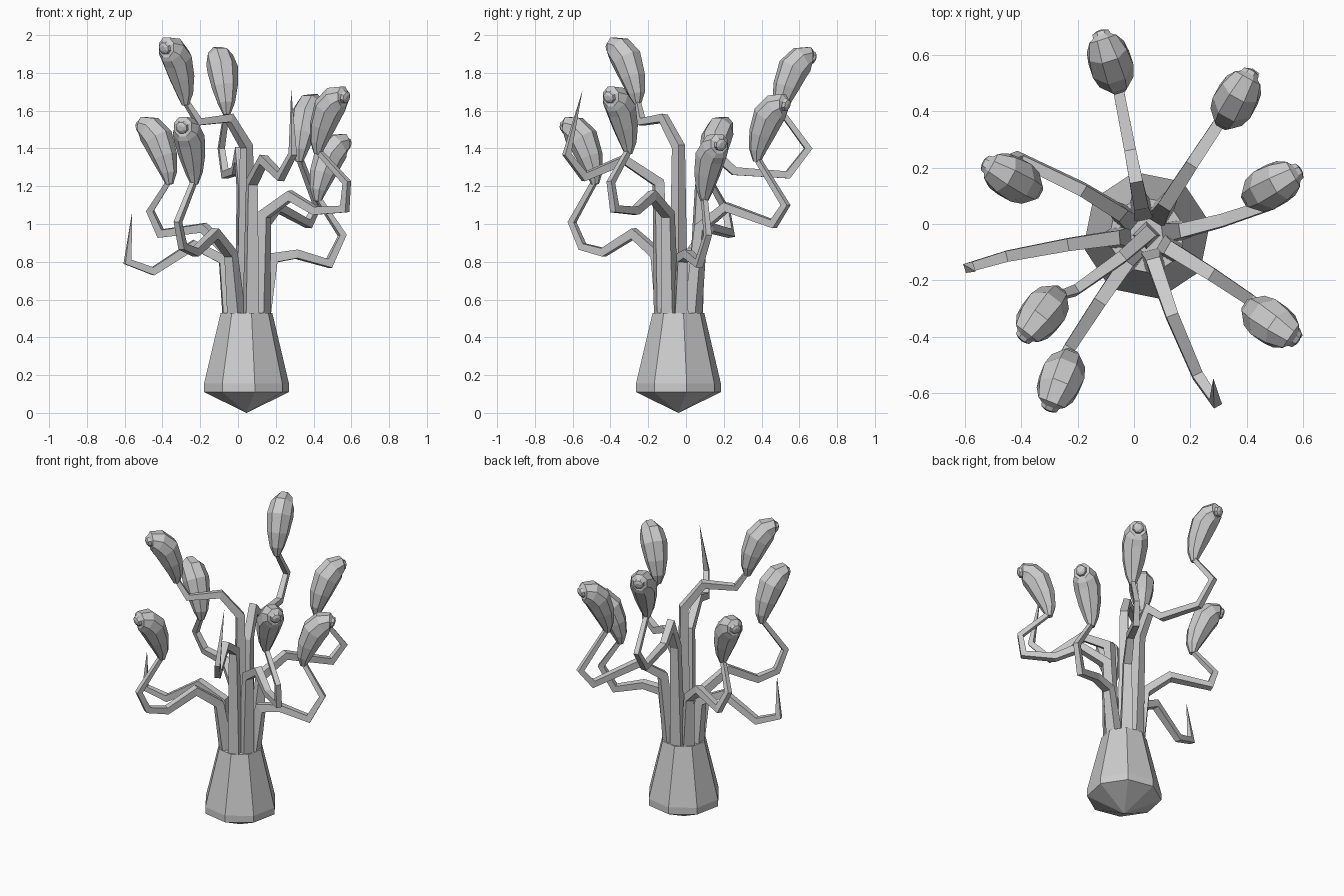
import bpy, bmesh, math
from mathutils import Vector

old = bpy.data.objects.get("Cube")
if old:
    bpy.data.objects.remove(old, do_unlink=True)

grey = bpy.data.materials.new("plain grey")
grey.use_nodes = True
colour = (0.6, 0.6, 0.6, 1)
grey.diffuse_color = colour
grey.node_tree.nodes["Principled BSDF"].inputs["Base Color"].default_value = colour

CENTRE = Vector((0.045, -0.04, 0))
UP = Vector((0, 0, 1))


def heading(degrees):
    """Horizontal unit vector at an angle around the trunk."""
    a = math.radians(degrees)
    return Vector((math.cos(a), math.sin(a), 0))


def finish(bm, name):
    bmesh.ops.recalc_face_normals(bm, faces=bm.faces)
    mesh = bpy.data.meshes.new(name)
    bm.to_mesh(mesh)
    bm.free()
    mesh.materials.append(grey)
    obj = bpy.data.objects.new(name, mesh)
    bpy.context.collection.objects.link(obj)


def bridge(bm, a, b):
    n = len(a)
    for i in range(n):
        j = (i + 1) % n
        bm.faces.new((a[i], a[j], b[j], b[i]))


def tube(name, pts, radii, sides, side_dir):
    """Sweep a regular polygon along a path with mitred corners."""
    dirs = [(b - a).normalized() for a, b in zip(pts, pts[1:])]
    u = (side_dir - dirs[0] * side_dir.dot(dirs[0])).normalized()
    bm = bmesh.new()
    rings = []
    for i, p in enumerate(pts):
        d = dirs[max(i - 1, 0)]
        e = dirs[min(i, len(dirs) - 1)]
        t = (d + e).normalized()
        v = d.cross(u)
        ring = []
        for k in range(sides):
            a = math.tau * (k + 0.5) / sides
            off = (u * math.cos(a) + v * math.sin(a)) * radii[i]
            ring.append(bm.verts.new(p + off - d * (off.dot(t) / d.dot(t))))
        rings.append(ring)
        u = d.rotation_difference(e) @ u
    for a, b in zip(rings, rings[1:]):
        bridge(bm, a, b)
    bm.faces.new(rings[0])
    bm.faces.new(rings[-1])
    bmesh.ops.remove_doubles(bm, verts=bm.verts, dist=0.0005)
    finish(bm, name)


def base():
    """Eight-sided bulbous base with a pointed underside."""
    bm = bmesh.new()
    rings = []
    for r, z in ((0.229, 0.11), (0.229, 0.155), (0.139, 0.53)):
        rings.append([bm.verts.new(CENTRE + heading(11 + 45 * k) * r + UP * z)
                      for k in range(8)])
    bridge(bm, rings[0], rings[1])
    bridge(bm, rings[1], rings[2])
    tip = bm.verts.new(CENTRE)
    for k in range(8):
        bm.faces.new((rings[0][(k + 1) % 8], rings[0][k], tip))
    bm.faces.new(rings[2])
    finish(bm, "base")


# Bulb centre line: distance outward, height, radius; ends in a small mouth
BULB = [(0, -.02, .02), (.005, .04, .046), (.03, .125, .069),
        (.07, .22, .082), (.12, .27, .075), (.165, .285, .054),
        (.172, .283, .036), (.187, .279, .032), (.195, .277, .016)]


def stalk(name, start, end, lean, *profile):
    """Stalk through (distance, height) points, turning from start to end angle.

    With a lean angle it carries a bulb, without one it ends in a spike."""
    last = len(profile)
    pts = [CENTRE + heading(start) * min(profile[0][0], 0.09) + UP * 0.52]
    for i, (dist, height) in enumerate(profile):
        angle = start + (end - start) * i / (last - 1)
        pts.append(CENTRE + heading(angle) * dist + UP * height)
    radii = [0.05] + [0.04 - 0.021 * i / last for i in range(1, last + 1)]
    if lean is None:
        radii[-1] = 0
        tube(name + "_spike", pts, radii, 4, heading(start))
        return
    tube(name + "_stalk", pts, radii, 4, heading(start))
    out = heading(lean)
    line = [pts[-1] + out * h + UP * z for h, z, r in BULB]
    tube(name + "_bulb", line, [r for h, z, r in BULB], 8, out)


base()

# Bulb stalks around the trunk
stalk("back", 101, 101, 108,
      (.12, 1.2), (.2, 1.37), (.3, 1.28), (.59, 1.26), (.7, 1.4), (.55, 1.6))
stalk("back_left", 58, 56, 61,
      (.14, .98), (.3, 1.09), (.6, 1), (.68, 1.1), (.5, 1.35))
stalk("left", 8, 20, 29,
      (.14, .82), (.27, .84), (.45, .79), (.53, .94), (.4, 1.14))
stalk("front_left", -30, -35, -35,
      (.11, 1.05), (.27, 1.15), (.43, 1.07), (.62, 1.08), (.64, 1.22), (.46, 1.39))
stalk("front_right", -126, -122, -112,
      (.14, .84), (.29, .95), (.48, .85), (.61, .88), (.67, 1.01), (.52, 1.23))
stalk("back_right", 140, 158, 151,
      (.13, .86), (.28, .98), (.53, .95), (.57, 1.07), (.44, 1.23))
stalk("middle", -135, -146, -128,
      (0, 1.41), (.12, 1.56), (.32, 1.54), (.39, 1.65))

# Stalks that end in a bare spike
stalk("front", -75, -65, None,
      (.11, 1.22), (.3, 1.34), (.53, 1.25), (.64, 1.37), (.56, 1.71))
stalk("right", -175, -168, None,
      (.12, .81), (.28, .89), (.5, .75), (.64, .8), (.62, 1.06))
